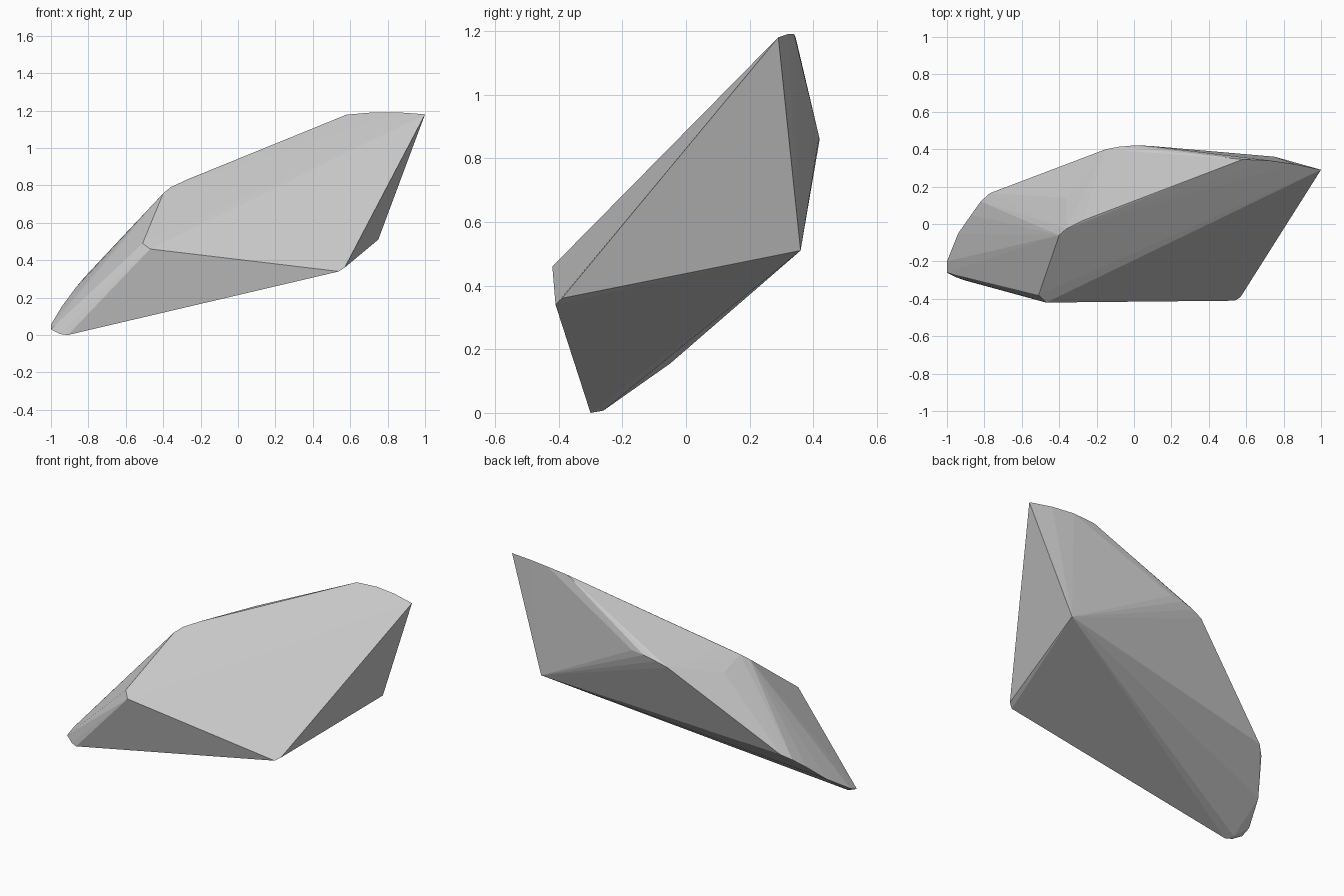
import bpy, bmesh

if "Cube" in bpy.data.objects:
    bpy.data.objects.remove(bpy.data.objects["Cube"])

# Corner points of the faceted stone, grouped by region
upper_slope = [(-.47, -.42, .46), (-.51, -.38, .49), (-.40, -.06, .757), (-.36, -.025, .79), (-.27, .02, .832)]
high_edge = [(1, .29, 1.18), (.86, .32, 1.19), (.72, .34, 1.19), (.58, .345, 1.178)]
right_corners = [(.54, -.41, .34), (.57, -.39, .36), (.75, .36, .51)]
back_ridge = [(.08, .418, .868), (0, .42, .86), (-.08, .413, .84), (-.15, .40, .815), (-.36, .14, .74)]
left_rim = [(-.77, .165, .345), (-.82, .12, .31), (-.87, .05, .25), (-.94, -.05, .155), (-1, -.2, .055)]
low_tip = [(-1, -.26, .03), (-.95, -.285, .005), (-.91, -.30, 0), (-.94, -.26, .007)]

# Stone: convex hull around all corners
bm = bmesh.new()
for p in upper_slope + high_edge + right_corners + back_ridge + left_rim + low_tip:
    bm.verts.new(p)
res = bmesh.ops.convex_hull(bm, input=bm.verts[:])
loose = [v for v in bm.verts if not v.link_faces]
bmesh.ops.delete(bm, geom=loose, context='VERTS')
bmesh.ops.recalc_face_normals(bm, faces=bm.faces[:])

mesh = bpy.data.meshes.new("faceted_stone")
bm.to_mesh(mesh)
bm.free()
stone = bpy.data.objects.new("faceted_stone", mesh)
bpy.context.collection.objects.link(stone)
